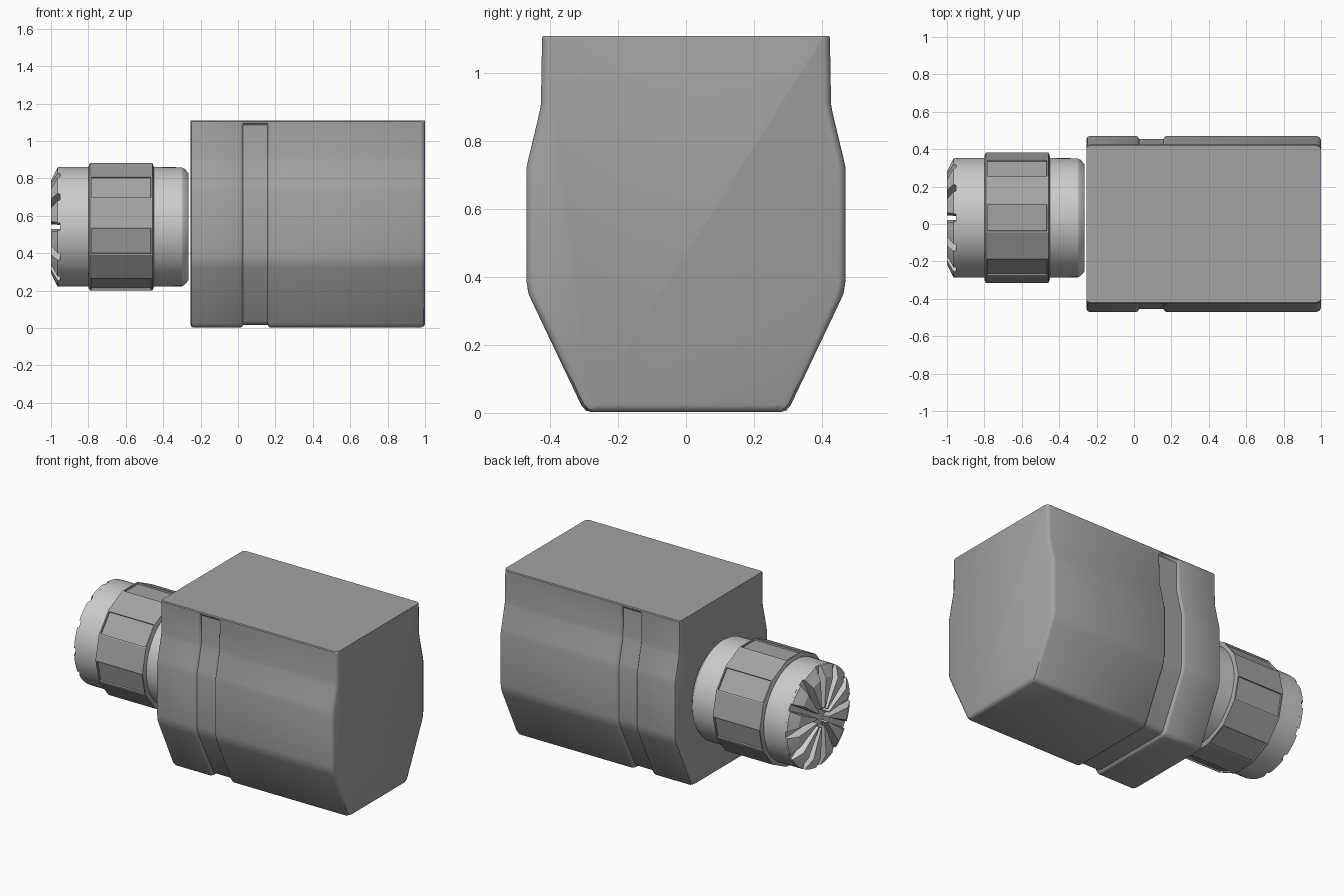
import bpy, bmesh, math
from mathutils import Vector

if "Cube" in bpy.data.objects:
    bpy.data.objects.remove(bpy.data.objects["Cube"])

CY, CZ = 0.033, 0.541          # cable gland axis (runs along x)


def material(name, v):
    m = bpy.data.materials.new(name)
    m.diffuse_color = (v, v, v, 1)
    m.use_nodes = True
    m.node_tree.nodes["Principled BSDF"].inputs["Base Color"].default_value = m.diffuse_color
    return m


DARK = material("dark_grey", 0.37)
MID = material("mid_grey", 0.55)


def finish(name, bm, mat, angle=25):
    bmesh.ops.recalc_face_normals(bm, faces=bm.faces)
    me = bpy.data.meshes.new(name)
    bm.to_mesh(me)
    bm.free()
    me.materials.append(mat)
    ob = bpy.data.objects.new(name, me)
    bpy.context.collection.objects.link(ob)
    bpy.ops.object.select_all(action='DESELECT')
    ob.select_set(True)
    bpy.context.view_layer.objects.active = ob
    bpy.ops.object.shade_smooth_by_angle(angle=math.radians(angle))
    return ob


def skin(bm, rings):
    """Join closed rings of points, cap both ends, return side faces by band."""
    vs = [[bm.verts.new(p) for p in r] for r in rings]
    n = len(vs[0])
    bands = []
    for a, b in zip(vs, vs[1:]):
        bands.append([bm.faces.new((a[i], a[(i + 1) % n], b[(i + 1) % n], b[i]))
                      for i in range(n)])
    bm.faces.new(vs[0])
    bm.faces.new(vs[-1])
    return bands


def polar(x, r, a):
    return Vector((x, CY + r * math.cos(a), CZ + r * math.sin(a)))


def turned(bm, profile, sides, phase=0):
    return skin(bm, [[polar(x, r, phase + 2 * math.pi * i / sides)
                      for i in range(sides)] for x, r in profile])


# Hood: right half of the cross-section (y, z), mirrored and lofted along x
half = [(0.275, 0.002), (0.295, 0.007), (0.308, 0.022), (0.452, 0.325),
        (0.464, 0.352), (0.470, 0.39), (0.470, 0.72), (0.463, 0.752),
        (0.431, 0.885), (0.427, 0.91), (0.424, 1.085), (0.424, 1.097),
        (0.424, 1.105), (0.419, 1.11)]


def section(x, inset, groove=False):
    pts = []
    for y, z in half:
        d = 0 if groove and z > 1.09 else inset
        pts.append((y - d, z + d if z < 0.2 else z))
    return ([Vector((x, y, z)) for y, z in pts]
            + [Vector((x, -y, z)) for y, z in reversed(pts)])


bm = bmesh.new()
skin(bm, [section(-0.253, 0.014), section(-0.248, 0.004), section(-0.237, 0),
          section(0.012, 0), section(0.02, 0.003, True),
          section(0.028, 0.015, True), section(0.158, 0.015, True),
          section(0.166, 0.003, True), section(0.174, 0),
          section(0.976, 0), section(0.992, 0.006), section(1.0, 0.02)])
finish("hood", bm, DARK, 40)

# Gland barrel
bm = bmesh.new()
turned(bm, [(-0.953, 0.320), (-0.45, 0.320), (-0.30, 0.318),
            (-0.285, 0.310), (-0.264, 0.285)], 64)
finish("gland_barrel", bm, MID)

# Clamping nut: 14-sided, every other side has a recessed panel
bm = bmesh.new()
SIDES = 14
bands = turned(bm, [(-0.80, 0.330), (-0.792, 0.349),
                    (-0.458, 0.349), (-0.45, 0.330)],
               SIDES, math.pi / 2 - math.pi / SIDES)
bmesh.ops.recalc_face_normals(bm, faces=bm.faces)
panels = bands[1][::2]
bmesh.ops.inset_individual(bm, faces=panels, thickness=0.008, use_even_offset=True)
bmesh.ops.inset_individual(bm, faces=panels, thickness=0.002, depth=-0.009)
finish("clamping_nut", bm, DARK, 20)

# Clamping fingers: twelve tapered wedges separated by radial slots
COUNT = 12
bm = bmesh.new()
for k in range(COUNT):
    a0 = 2 * math.pi * k / COUNT
    a1 = 2 * math.pi * (k + 1) / COUNT

    def wedge(x, radius, gap_in, gap_out):
        g0, g1 = gap_in / 0.06, gap_out / radius
        pts = [polar(x, 0.06, a1 - g0), polar(x, 0.06, a0 + g0)]
        lo, hi = a0 + g1, a1 - g1
        return pts + [polar(x, radius, lo + (hi - lo) * i / 4) for i in range(5)]

    skin(bm, [wedge(-0.945, 0.320, 0.011, 0.018),
              wedge(-0.965, 0.319, 0.011, 0.022),
              wedge(-1.0, 0.25, 0.012, 0.028)])
finish("clamping_fingers", bm, MID)
